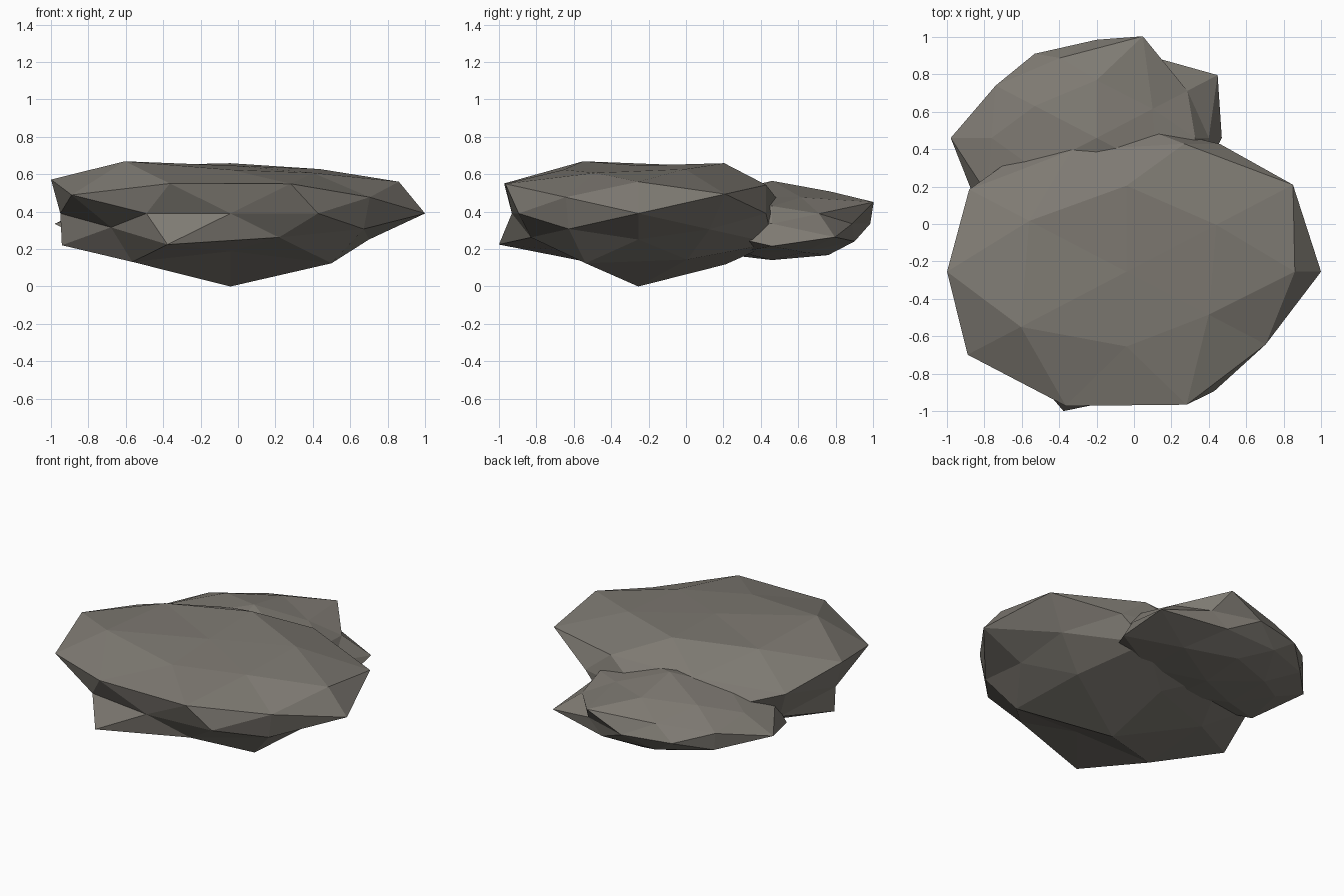
import bpy, bmesh
from itertools import combinations
from mathutils import Vector

if "Cube" in bpy.data.objects:
    bpy.data.objects.remove(bpy.data.objects["Cube"])

stone = bpy.data.materials.new("stone")
stone.diffuse_color = (0.21, 0.195, 0.17, 1)
stone.use_nodes = True
stone.node_tree.nodes["Principled BSDF"].inputs["Base Color"].default_value = stone.diffuse_color


def icosphere_directions():
    """42 unit directions of a once-subdivided icosahedron, edge-up, sorted top to bottom."""
    t = (1 + 5 ** 0.5) / 2
    base = []
    for a in (-1, 1):
        for b in (-t, t):
            base += [Vector((0, a, b)), Vector((b, 0, a)), Vector((a, b, 0))]
    mids = [p + q for p, q in combinations(base, 2) if (p - q).length < 2.1]
    dirs = [v.normalized() for v in base + mids]
    return sorted(dirs, key=lambda v: (-round(v.z, 3), round(v.y, 3), round(v.x, 3)))


def rock(name, centre, scale, radii):
    """Faceted sphere whose vertices are pushed in or out along their directions."""
    bm = bmesh.new()
    verts = [bm.verts.new(d) for d in icosphere_directions()]
    pushes = dict(zip(verts, radii))
    bmesh.ops.convex_hull(bm, input=verts)
    bmesh.ops.recalc_face_normals(bm, faces=bm.faces)
    for v, r in pushes.items():
        v.co = Vector(centre) + Vector([c * s * r for c, s in zip(v.co, scale)])
    mesh = bpy.data.meshes.new(name)
    bm.to_mesh(mesh)
    bm.free()
    mesh.materials.append(stone)
    obj = bpy.data.objects.new(name, mesh)
    bpy.context.collection.objects.link(obj)


# Large flat boulder (radii listed ring by ring, top to bottom)
rock("large_rock", (-0.04, -0.255, 0.39), (1, 0.845, 0.305), [
    0.84, 0.90, 1.035,
    1.13, 0.88, 1.04, 0.96,
    1.128, 1.058,
    1.05, 1.04, 0.95, 1.0,
    1.05, 0.92, 1.04, 1.10,
    0.80, 0.855, 0.89, 0.91, 1.04, 0.95, 0.95, 0.95,
    0.79, 0.88, 0.95, 0.90,
    1.09, 0.84, 1.0, 1.05,
    1.06, 0.87,
    1.05, 1.08, 1.0, 1.0,
    0.78, 1.05, 1.28])

# Smaller boulder fused into the back
rock("small_rock", (-0.20, 0.46, 0.335), (1, 0.84, 0.29), [
    0.79, 0.65, 0.70,
    0.65, 0.65, 0.66, 0.60,
    0.66, 0.62,
    0.65, 0.65, 0.63, 0.80,
    0.72, 0.65, 0.667, 0.60,
    0.65, 0.65, 0.65, 0.78, 0.60, 0.63, 0.60, 0.625,
    0.80, 0.65, 0.65, 0.80,
    0.65, 0.65, 0.62, 0.65,
    0.65, 0.787,
    0.65, 0.65, 0.65, 0.65,
    0.65, 0.68, 0.67])
